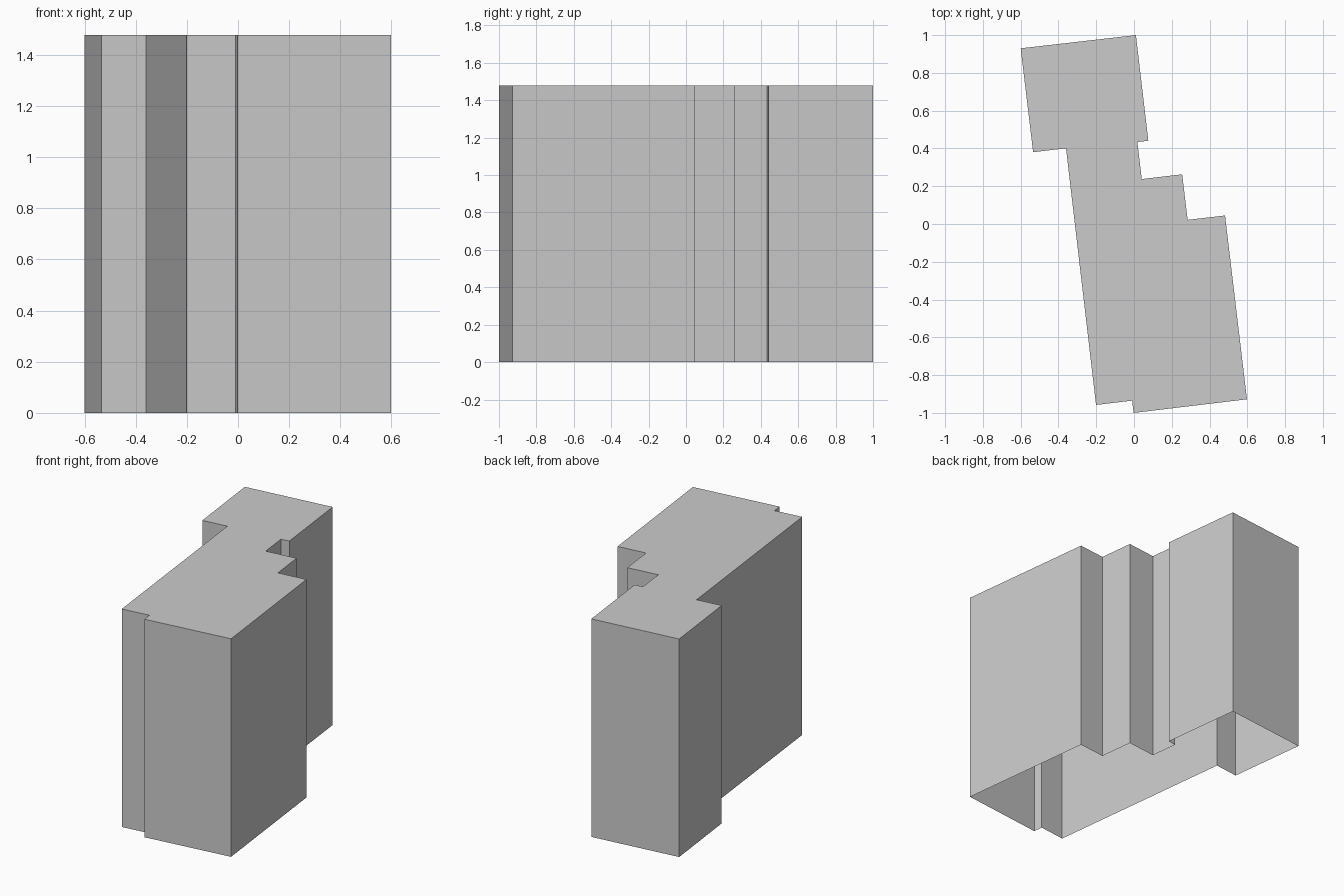
import bpy, bmesh

if "Cube" in bpy.data.objects:
    bpy.data.objects.remove(bpy.data.objects["Cube"])

HEIGHT = 1.478

# Footprint outline, counter-clockwise seen from above
OUTLINE = [
    (-0.600, 0.930), (-0.534, 0.380), (-0.360, 0.401), (-0.201, -0.958),
    (-0.010, -0.935), (-0.002, -1.000), (0.598, -0.928), (0.482, 0.045),
    (0.284, 0.022), (0.255, 0.263), (0.041, 0.238), (0.018, 0.434),
    (0.076, 0.441), (0.010, 1.000),
]

# Building block: walls and flat roof, open underneath
bm = bmesh.new()
base = [bm.verts.new((x, y, 0)) for x, y in OUTLINE]
top = [bm.verts.new((x, y, HEIGHT)) for x, y in OUTLINE]
n = len(OUTLINE)
for i in range(n):
    j = (i + 1) % n
    bm.faces.new((base[i], base[j], top[j], top[i]))
bm.faces.new(top)
bm.normal_update()

mesh = bpy.data.meshes.new("building_block")
bm.to_mesh(mesh)
bm.free()
bpy.context.collection.objects.link(bpy.data.objects.new("building_block", mesh))
